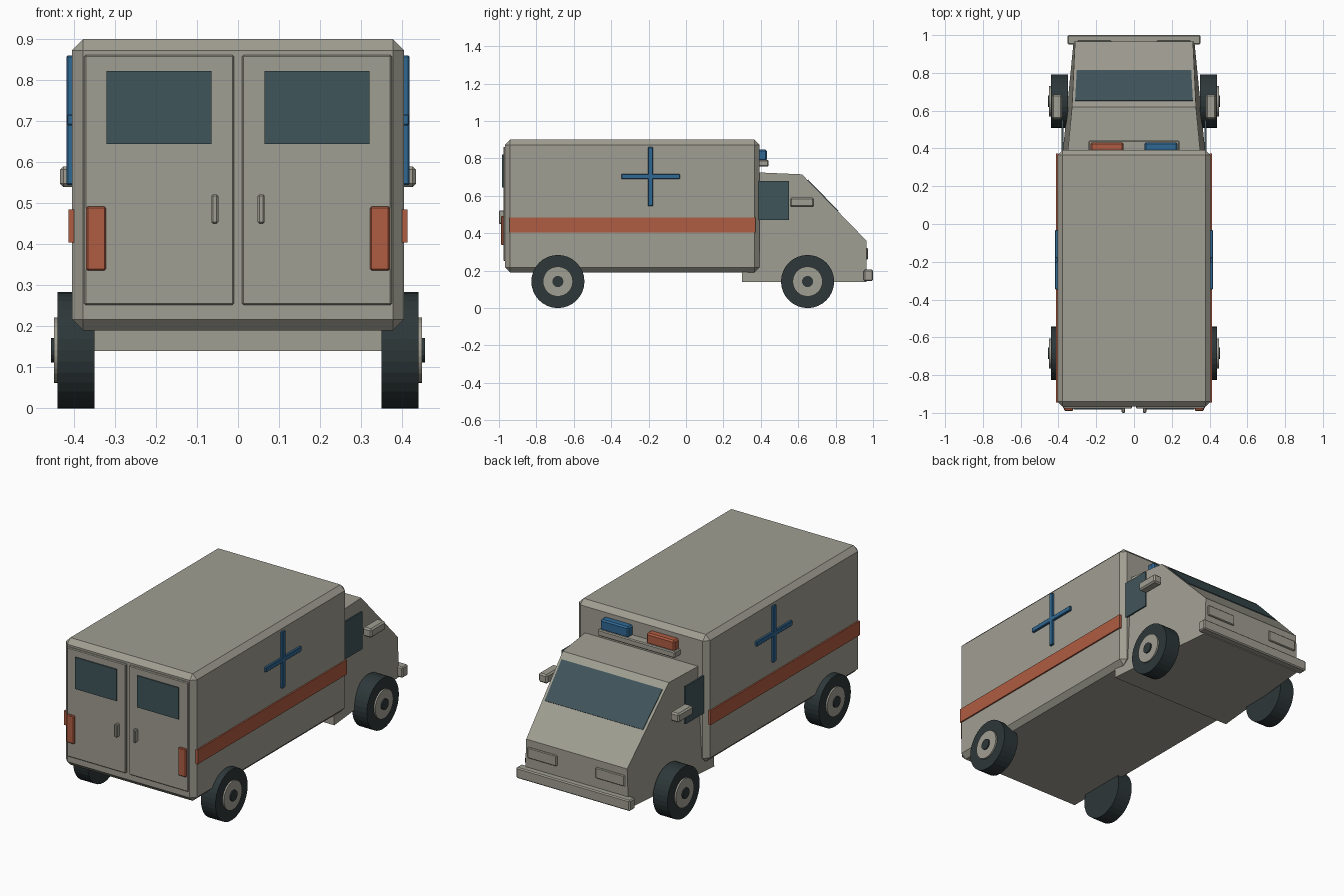
import bpy, bmesh, math
from mathutils import Matrix

if "Cube" in bpy.data.objects:
    bpy.data.objects.remove(bpy.data.objects["Cube"])


def material(name, rgb):
    m = bpy.data.materials.new(name)
    m.diffuse_color = (*rgb, 1)
    m.use_nodes = True
    m.node_tree.nodes["Principled BSDF"].inputs["Base Color"].default_value = m.diffuse_color
    return m


GREY = material("warm grey paint", (0.352, 0.342, 0.287))
ORANGE = material("burnt orange", (0.43, 0.107, 0.054))
BLUE = material("signal blue", (0.030, 0.141, 0.296))
GLASS = material("dark glass", (0.051, 0.089, 0.102))
RUBBER = material("black rubber", (0.026, 0.038, 0.041))


def finish(name, bm, mat):
    bmesh.ops.recalc_face_normals(bm, faces=bm.faces)
    me = bpy.data.meshes.new(name)
    bm.to_mesh(me)
    bm.free()
    me.materials.append(mat)
    ob = bpy.data.objects.new(name, me)
    bpy.context.collection.objects.link(ob)
    return ob


def box(name, x, y, z, mat, bevel=0):
    """Box from (min, max) ranges, with optional chamfered edges."""
    bm = bmesh.new()
    bmesh.ops.create_cube(bm, size=1)
    for v in bm.verts:
        v.co = [(a + b) / 2 + c * (b - a) for (a, b), c in zip((x, y, z), v.co)]
    if bevel:
        bmesh.ops.bevel(bm, geom=bm.edges[:], offset=bevel, segments=1,
                        affect='EDGES', clamp_overlap=True)
    return finish(name, bm, mat)


def pair(name, x, y, z, mat, bevel=0):
    """The same box on the left and right."""
    box("right_" + name, x, y, z, mat, bevel)
    box("left_" + name, (-x[1], -x[0]), y, z, mat, bevel)


def disc(name, x0, x1, y, z, r, mat, sides=32):
    """Cylinder lying along x."""
    bm = bmesh.new()
    m = Matrix.Translation(((x0 + x1) / 2, y, z)) @ Matrix.Rotation(math.pi / 2, 4, 'Y')
    bmesh.ops.create_cone(bm, cap_ends=True, segments=sides, radius1=r, radius2=r,
                          depth=abs(x1 - x0), matrix=m)
    return finish(name, bm, mat)


# Rear compartment
box("compartment", (-0.405, 0.405), (-0.967, 0.392), (0.19, 0.90), GREY, 0.027)

# Cab: side profile as (y, z, half width), narrowing forward and upward
profile = [(0.30, 0.14, 0.385), (0.30, 0.725, 0.355), (0.39, 0.725, 0.35),
           (0.62, 0.715, 0.328), (0.965, 0.36, 0.312), (0.965, 0.14, 0.32)]
bm = bmesh.new()
left = [bm.verts.new((-w, y, z)) for y, z, w in profile]
right = [bm.verts.new((w, y, z)) for y, z, w in profile]
bm.faces.new(left)
bm.faces.new(right)
for i in range(len(profile)):
    j = (i + 1) % len(profile)
    bm.faces.new((left[i], left[j], right[j], right[i]))
finish("cab", bm, GREY)

# Windscreen: thin plate on the sloping bonnet
bm = bmesh.new()
slope = (0.36 - 0.715) / (0.965 - 0.62)
rings = []
for lift in (-0.004, 0.004):
    rings.append([bm.verts.new((x, y + lift * 0.7, 0.715 + slope * (y - 0.62) + lift * 0.7))
                  for x, y in ((-0.312, 0.65), (0.312, 0.65), (0.303, 0.812), (-0.303, 0.812))])
bm.faces.new(rings[0])
bm.faces.new(rings[1])
for i in range(4):
    j = (i + 1) % 4
    bm.faces.new((rings[0][i], rings[0][j], rings[1][j], rings[1][i]))
finish("windscreen", bm, GLASS)

# Cab fittings
pair("cab_window", (0.374, 0.383), (0.385, 0.55), (0.47, 0.68), GLASS)
pair("mirror", (0.38, 0.434), (0.555, 0.685), (0.54, 0.59), GREY, 0.008)
pair("headlight", (0.12, 0.30), (0.955, 0.973), (0.26, 0.32), GREY, 0.004)
box("front_bumper", (-0.352, 0.352), (0.95, 1.0), (0.145, 0.205), GREY, 0.006)

# Beacons on their bar
box("beacon_bar", (-0.24, 0.24), (0.385, 0.441), (0.757, 0.792), GREY, 0.005)
box("orange_beacon", (-0.23, -0.055), (0.385, 0.432), (0.787, 0.848), ORANGE, 0.008)
box("blue_beacon", (0.055, 0.23), (0.385, 0.432), (0.787, 0.848), BLUE, 0.008)

# Side stripe and cross
pair("stripe", (0.40, 0.413), (-0.945, 0.372), (0.405, 0.485), ORANGE)
pair("cross_upright", (0.40, 0.418), (-0.203, -0.176), (0.545, 0.86), BLUE, 0.003)
pair("cross_bar", (0.40, 0.4175), (-0.346, -0.032), (0.69, 0.717), BLUE, 0.003)

# Rear doors
pair("rear_door", (0.01, 0.375), (-0.977, -0.95), (0.252, 0.862), GREY, 0.004)
pair("rear_window", (0.064, 0.32), (-0.983, -0.96), (0.645, 0.822), GLASS)
pair("door_handle", (0.048, 0.065), (-1.0, -0.96), (0.45, 0.522), GREY, 0.004)
pair("tail_light", (0.322, 0.37), (-0.989, -0.96), (0.336, 0.492), ORANGE, 0.004)

# Wheels
for end, y in (("front", 0.65), ("rear", -0.685)):
    for side, s in (("right", 1), ("left", -1)):
        tag = f"{end}_{side}_"
        disc(tag + "tyre", s * 0.35, s * 0.44, y, 0.142, 0.142, RUBBER)
        disc(tag + "hub", s * 0.40, s * 0.449, y, 0.142, 0.08, GREY)
        disc(tag + "axle_cap", s * 0.40, s * 0.456, y, 0.142, 0.03, RUBBER, 16)
